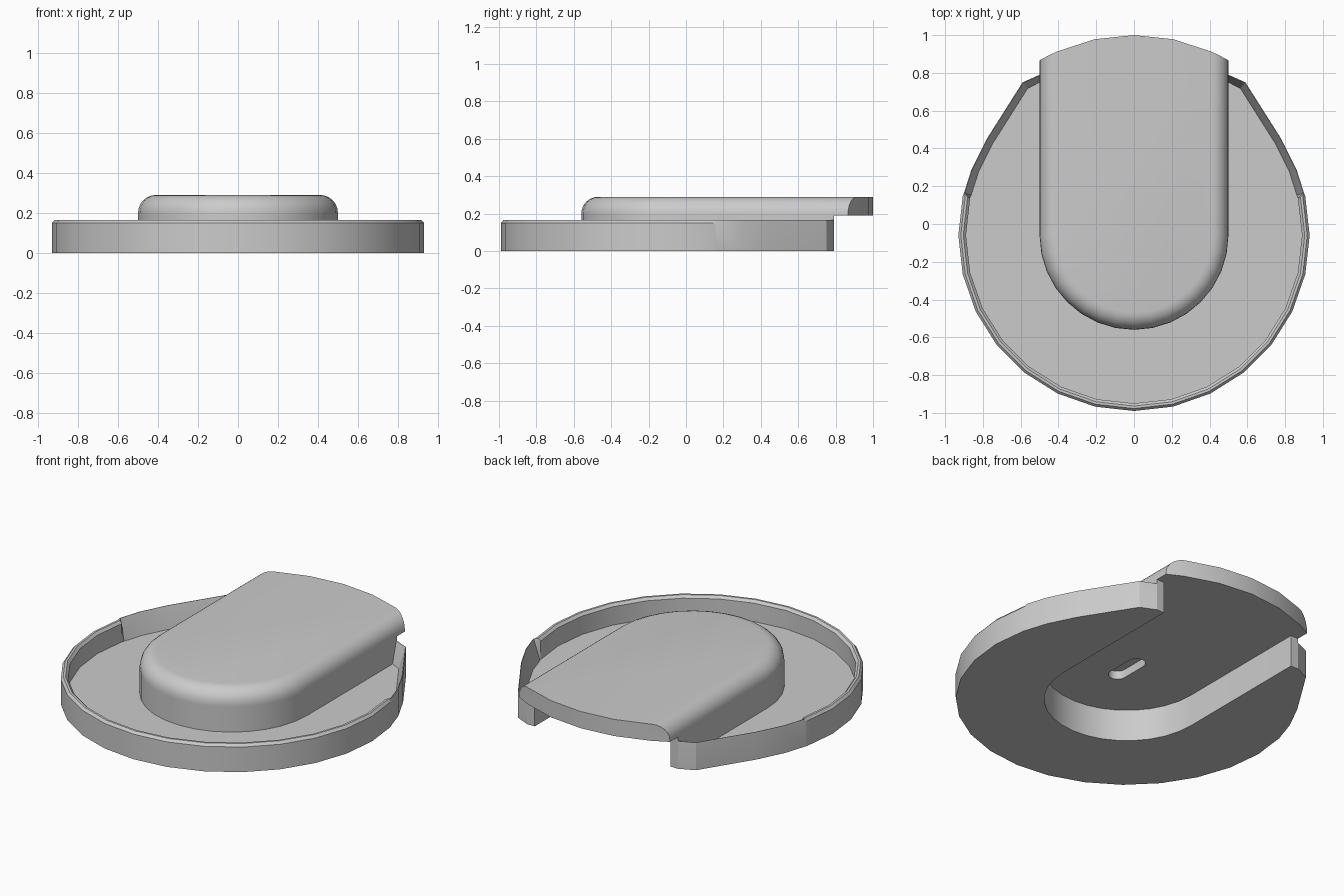
import bpy, bmesh
from math import sin, cos, pi, sqrt
from mathutils import Vector

cube = bpy.data.objects.get("Cube")
if cube:
    bpy.data.objects.remove(cube)

grey = bpy.data.materials.new("neutral_grey")
grey.use_nodes = True
grey.diffuse_color = (0.6, 0.6, 0.6, 1)
grey.node_tree.nodes["Principled BSDF"].inputs["Base Color"].default_value = (0.6, 0.6, 0.6, 1)

CY = -0.06        # centre of the round front end
BACK = 0.79       # back end of the tray and housing walls
FLOOR, RIM, CEILING, TOP = 0.04, 0.165, 0.19, 0.29
FILLET = 0.09


def ring(bm, pts, z):
    zs = z if isinstance(z, list) else [z] * len(pts)
    return [bm.verts.new((p[0], p[1], h)) for p, h in zip(pts, zs)]


def loft(bm, a, b, closed=False):
    n = len(a)
    for i in range(n if closed else n - 1):
        j = (i + 1) % n
        bm.faces.new((a[i], a[j], b[j], b[i]))


def finish(bm, name, smooth=True):
    bmesh.ops.remove_doubles(bm, verts=bm.verts, dist=1e-5)
    bmesh.ops.recalc_face_normals(bm, faces=bm.faces)
    mesh = bpy.data.meshes.new(name)
    bm.to_mesh(mesh)
    bm.free()
    mesh.materials.append(grey)
    ob = bpy.data.objects.new(name, mesh)
    bpy.context.collection.objects.link(ob)
    if smooth:
        shade(ob)
    return ob


def shade(ob):
    bpy.ops.object.select_all(action='DESELECT')
    ob.select_set(True)
    bpy.context.view_layer.objects.active = ob
    bpy.ops.object.shade_smooth_by_angle(angle=pi / 6)


def u_path(r, end):
    """U shape open towards the back, from +x round the front to -x."""
    arc = [(r * cos(i * pi / 16), CY - r * sin(i * pi / 16)) for i in range(17)]
    return [(r, end)] + arc + [(-r, end)]


def inset(pts, d):
    """Move an open path inwards, keeping its ends against the housing."""
    v = [Vector(p) for p in pts]
    dirs = [(b - a).normalized() for a, b in zip(v, v[1:])]
    out = []
    for i, p in enumerate(v):
        n = [Vector((t.y, -t.x)) for t in dirs[max(i - 1, 0):i + 1]]
        m = sum(n, Vector((0, 0))).normalized()
        q = p + m * d / m.dot(n[0])
        if i in (0, len(v) - 1):
            q = Vector((p.x, p.y - d))
        out.append((q.x, q.y))
    return out


# Tray outline: round front, straight sides converging at the back
half = [(0.93 * sin(k * pi / 14), CY - 0.93 * cos(k * pi / 14)) for k in range(9)]
half += [(0.9, 0.165), (0.86, 0.29), (0.78, 0.45), (0.59, 0.75), (0.5, BACK)]
outline = [(-x, y) for x, y in reversed(half)] + half[1:]
# make the inward side lie to the right of the travel direction
outline.reverse()


def rim_ring(bm, d, z, knife_d, knife_z):
    """Rounded lip along the front, thin sharp lip along the back sides."""
    soft, sharp = inset(outline, d), inset(outline, knife_d)
    back = [p[1] > 0.16 for p in outline]
    pts = [k if b else s for s, k, b in zip(soft, sharp, back)]
    return ring(bm, pts, [knife_z if b else z for b in back])


# Tray with rim and floor
bm = bmesh.new()
rows = [rim_ring(bm, *row) for row in (
    (0, 0, 0, 0),
    (0, 0.15, 0, 0.155),
    (0.013, RIM, 0.001, RIM),
    (0.026, RIM, 0.004, RIM),
    (0.04, 0.15, 0.008, 0.155),
    (0.04, FLOOR, 0.04, FLOOR))]
for a, b in zip(rows, rows[1:]):
    loft(bm, a, b)
for row, end in ((rows[0], BACK), (rows[-1], BACK - 0.04)):
    inner = ring(bm, u_path(0.5, end), row[0].co.z)
    bm.faces.new(row + inner[::-1])
finish(bm, "tray")

# Housing wall around the open channel
bm = bmesh.new()
outer, channel = u_path(0.5, BACK), u_path(0.45, BACK)
walls = [ring(bm, p, z) for p, z in ((outer, CEILING), (outer, 0), (channel, 0), (channel, CEILING))]
for a, b in zip(walls, walls[1:]):
    loft(bm, a, b)
for i in (0, -1):
    bm.faces.new([w[i] for w in walls])
finish(bm, "housing_wall")

# Housing lid with rounded top edge and arched back end
bm = bmesh.new()
back_arc = [(sin(a * pi / 15), cos(a * pi / 15)) for a in (-2, -1, 0, 1, 2)]
levels = [(0.5, CEILING)]
levels += [(0.5 - FILLET * (1 - cos(t * pi / 12)), TOP - FILLET + FILLET * sin(t * pi / 12)) for t in range(7)]
rings = [ring(bm, u_path(r, sqrt(1 - r * r)) + back_arc, z) for r, z in levels]
for a, b in zip(rings, rings[1:]):
    loft(bm, a, b, True)
bm.faces.new(rings[0])
bm.faces.new(rings[-1])
lid = finish(bm, "housing_lid", False)

# Rounded slot pocket in the channel ceiling
bm = bmesh.new()
slot = []
for side in (1, -1):
    slot += [(side * 0.05 * cos(i * pi / 8), CY + side * (0.08 + 0.05 * sin(i * pi / 8))) for i in range(9)]
low, high = ring(bm, slot, CEILING - 0.05), ring(bm, slot, CEILING + 0.05)
loft(bm, low, high, True)
bm.faces.new(low)
bm.faces.new(high)
cutter = finish(bm, "slot_cutter", False)
cutter.hide_render = True
cutter.hide_viewport = True
cutter.display_type = 'WIRE'
cut = lid.modifiers.new("slot", 'BOOLEAN')
cut.object = cutter
cut.operation = 'DIFFERENCE'
cut.solver = 'EXACT'
bpy.context.view_layer.objects.active = lid
bpy.ops.object.modifier_apply(modifier=cut.name)
bpy.data.objects.remove(cutter)
shade(lid)
